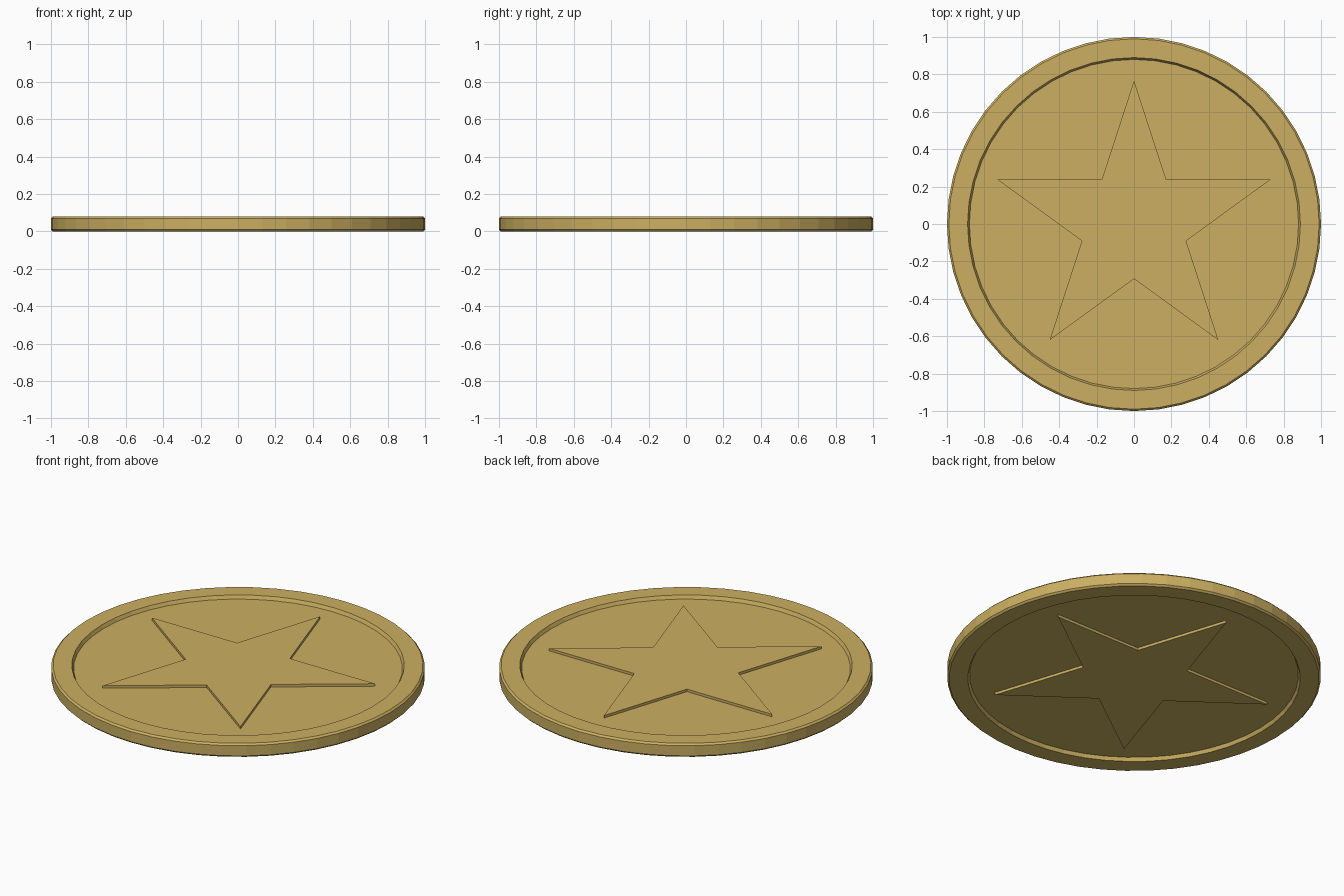
import bpy, bmesh, math

if "Cube" in bpy.data.objects:
    bpy.data.objects.remove(bpy.data.objects["Cube"])

SIDES = 48
THICK = 0.08
RECESS = 0.02
RELIEF = 0.015

gold = bpy.data.materials.new("gold")
gold.diffuse_color = (0.60, 0.43, 0.12, 1)
gold.use_nodes = True
gold.node_tree.nodes["Principled BSDF"].inputs["Base Color"].default_value = gold.diffuse_color


def finish(name, bm):
    bmesh.ops.recalc_face_normals(bm, faces=bm.faces)
    mesh = bpy.data.meshes.new(name)
    bm.to_mesh(mesh)
    bm.free()
    mesh.materials.append(gold)
    obj = bpy.data.objects.new(name, mesh)
    bpy.context.collection.objects.link(obj)
    return obj


def ring(bm, r, z):
    return [bm.verts.new((r * math.cos(2 * math.pi * i / SIDES),
                          r * math.sin(2 * math.pi * i / SIDES), z))
            for i in range(SIDES)]


# Coin body: lathed profile with raised, chamfered rim on both faces
half = [(0.88, RECESS), (0.89, 0.0), (0.99, 0.0), (1.0, 0.01)]
profile = half + [(r, THICK - z) for r, z in reversed(half)]
bm = bmesh.new()
rings = [ring(bm, r, z) for r, z in profile]
for a, b in zip(rings, rings[1:]):
    for i in range(SIDES):
        j = (i + 1) % SIDES
        bm.faces.new((a[i], a[j], b[j], b[i]))
bm.faces.new(rings[0])
bm.faces.new(rings[-1])
finish("coin_body", bm)


# Raised five-pointed star on each face
def star(name, z0, z1):
    bm = bmesh.new()
    verts = []
    for i in range(10):
        r = 0.767 if i % 2 == 0 else 0.293
        t = math.pi / 2 + i * math.pi / 5
        verts.append(bm.verts.new((r * math.cos(t), r * math.sin(t), z0)))
    face = bm.faces.new(verts)
    ext = bmesh.ops.extrude_face_region(bm, geom=[face], use_keep_orig=True)
    top = [v for v in ext["geom"] if isinstance(v, bmesh.types.BMVert)]
    bmesh.ops.translate(bm, verts=top, vec=(0, 0, z1 - z0))
    return finish(name, bm)


top_floor = THICK - RECESS
star("star_top", top_floor - 0.005, top_floor + RELIEF)
star("star_bottom", RECESS - RELIEF, RECESS + 0.005)
